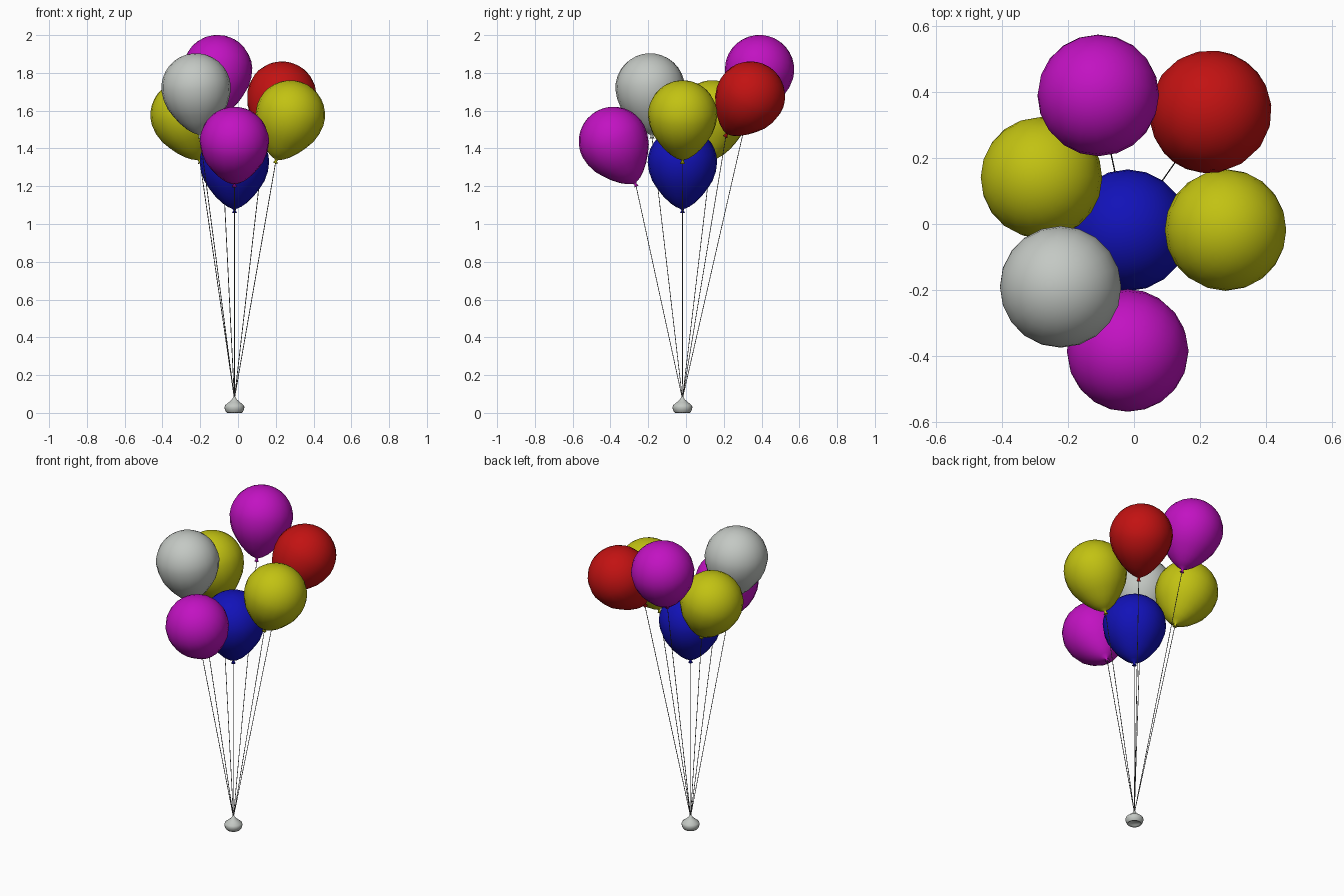
import bpy, bmesh, math
from mathutils import Vector

if "Cube" in bpy.data.objects:
    bpy.data.objects.remove(bpy.data.objects["Cube"])


def material(name, rgb):
    m = bpy.data.materials.new(name)
    m.diffuse_color = (*rgb, 1.0)
    m.use_nodes = True
    m.node_tree.nodes["Principled BSDF"].inputs["Base Color"].default_value = m.diffuse_color
    return m


MATS = {
    "magenta": material("magenta", (0.54, 0.006, 0.54)),
    "red": material("red", (0.54, 0.006, 0.006)),
    "yellow": material("yellow", (0.54, 0.54, 0.006)),
    "blue": material("blue", (0.006, 0.006, 0.48)),
    "silver": material("silver", (0.55, 0.58, 0.55)),
    "string": material("string grey", (0.12, 0.12, 0.12)),
}


def lathe(name, profile, segments, mat, smooth=True):
    """Spin a (radius, height) profile around z."""
    bm = bmesh.new()
    rings = []
    for r, z in profile:
        if r < 1e-5:
            rings.append([bm.verts.new((0, 0, z))] * segments)
        else:
            rings.append([bm.verts.new((r * math.cos(2 * math.pi * i / segments),
                                        r * math.sin(2 * math.pi * i / segments), z))
                          for i in range(segments)])
    for a, b in zip(rings, rings[1:]):
        for i in range(segments):
            j = (i + 1) % segments
            bm.faces.new(list(dict.fromkeys((a[i], a[j], b[j], b[i]))))
    bmesh.ops.recalc_face_normals(bm, faces=bm.faces)
    me = bpy.data.meshes.new(name)
    bm.to_mesh(me)
    bm.free()
    for p in me.polygons:
        p.use_smooth = smooth
    me.materials.append(mat)
    ob = bpy.data.objects.new(name, me)
    bpy.context.collection.objects.link(ob)
    return ob


def aim(ob, origin, direction):
    ob.location = origin
    ob.rotation_mode = 'QUATERNION'
    ob.rotation_quaternion = Vector((0, 0, 1)).rotation_difference(direction.normalized())


# balloon profile: round head, tapering tail and flared knot
R = 0.184
lower = [(0.177, -0.05), (0.159, -0.1), (0.133, -0.14), (0.102, -0.18),
         (0.066, -0.215), (0.036, -0.236), (0.010, -0.247),
         (0.006, -0.254), (0.013, -0.268), (0, -0.264)]
upper = [(R * math.sin(i * math.pi / 16), R * math.cos(i * math.pi / 16)) for i in range(9)]
BALLOON = upper + lower

# colour, head centre, knot position
C = -0.019
BALLOONS = [
    ("blue", (C, C, 1.327), (C, C, 1.06)),
    ("yellow", (0.277, -0.018, 1.577), (0.20, -0.018, 1.33)),
    ("red", (0.232, 0.341, 1.677), (0.138, 0.206, 1.46)),
    ("magenta", (-0.108, 0.389, 1.817), (-0.093, 0.32, 1.56)),
    ("yellow", (-0.28, 0.14, 1.577), (-0.20, 0.13, 1.325)),
    ("silver", (-0.222, -0.19, 1.72), (-0.20, -0.18, 1.455)),
    ("magenta", (C, -0.384, 1.437), (C, -0.265, 1.205)),
]
anchor = Vector((C, C, 0.075))
for n, (col, head, knot) in enumerate(BALLOONS, 1):
    head, knot = Vector(head), Vector(knot)
    axis = (head - knot).normalized()
    aim(lathe(f"{col}_balloon_{n}", BALLOON, 20, MATS[col]), head, axis)
    # string from the weight to the knot
    end = head - axis * 0.26
    length = (end - anchor).length
    s = lathe(f"string_{n}", [(0, 0), (0.002, 0), (0.002, length), (0, length)], 6, MATS["string"], False)
    aim(s, anchor, end - anchor)

# weight with a recessed base
weight = lathe("weight", [(0, 0.088), (0.005, 0.086), (0.012, 0.072), (0.030, 0.056),
                          (0.049, 0.041), (0.053, 0.030), (0.050, 0.015), (0.043, 0.004),
                          (0.040, 0), (0.034, 0.010), (0, 0.014)], 20, MATS["silver"])
weight.location = (C, C, 0)
